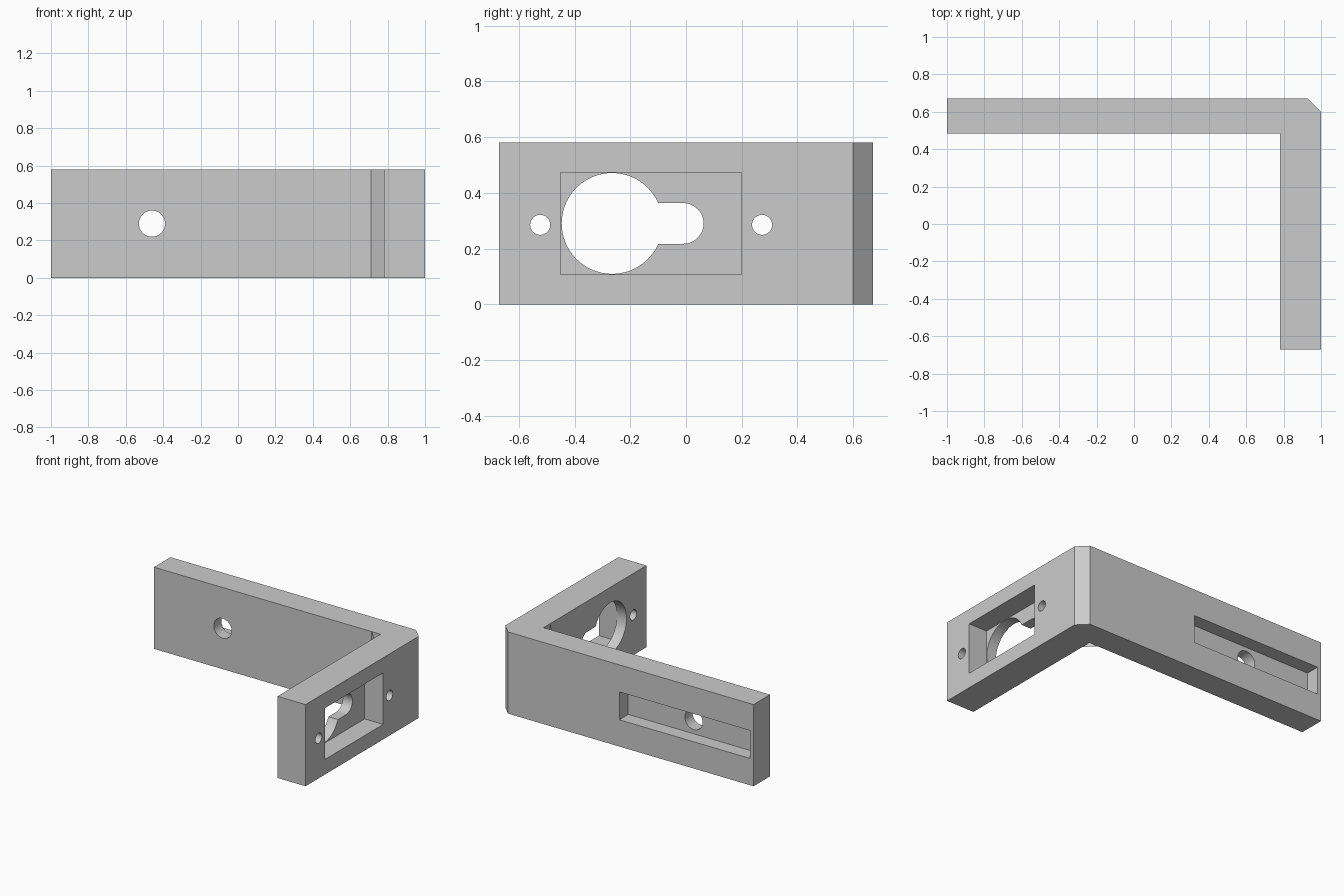
import bpy, bmesh, math
from mathutils import Vector

default = bpy.data.objects.get("Cube")
if default:
    bpy.data.objects.remove(default, do_unlink=True)

H = 0.58          # bracket height
MID = H / 2
grey = bpy.data.materials.new("light_grey")
grey.use_nodes = True
grey.diffuse_color = (0.6, 0.6, 0.6, 1)
grey.node_tree.nodes["Principled BSDF"].inputs["Base Color"].default_value = (0.6, 0.6, 0.6, 1)


def prism(name, profile, axis, start, end):
    """Extrude a 2D profile along an axis; the profile uses the other two axes in order."""
    def place(p, t):
        co = list(p)
        co.insert("xyz".index(axis), t)
        return Vector(co)
    bm = bmesh.new()
    face = bm.faces.new([bm.verts.new(place(p, start)) for p in profile])
    if end != start:
        out = bmesh.ops.extrude_face_region(bm, geom=[face])
        moved = [v for v in out["geom"] if isinstance(v, bmesh.types.BMVert)]
        shift = place((0, 0), end - start)
        bmesh.ops.translate(bm, verts=moved, vec=shift)
        bmesh.ops.recalc_face_normals(bm, faces=bm.faces)
    mesh = bpy.data.meshes.new(name)
    bm.to_mesh(mesh)
    bm.free()
    mesh.materials.append(grey)
    obj = bpy.data.objects.new(name, mesh)
    bpy.context.collection.objects.link(obj)
    return obj


def rect(a0, a1, b0, b1):
    return [(a0, b0), (a1, b0), (a1, b1), (a0, b1)]


def arc(a, b, r, first=0.0, last=2 * math.pi, n=48):
    closed = last - first > 6.28
    steps = n if closed else n + 1
    return [(a + r * math.cos(first + (last - first) * i / n),
             b + r * math.sin(first + (last - first) * i / n)) for i in range(steps)]


def cut(target, cutter):
    cutter.hide_render = True
    mod = target.modifiers.new("cut", "BOOLEAN")
    mod.operation = "DIFFERENCE"
    mod.solver = "EXACT"
    mod.object = cutter
    bpy.context.view_layer.objects.active = target
    bpy.ops.object.modifier_apply(modifier=mod.name)
    bpy.data.objects.remove(cutter, do_unlink=True)


# L-shaped body with a bevelled outer corner
outline = [(-1, 0.485), (0.78, 0.485), (0.78, -0.67), (1, -0.67),
           (1, 0.6), (0.93, 0.67), (-1, 0.67)]
bracket = prism("bracket_body", outline, "z", 0, H)

# Short arm: rectangular recess on the outside, keyhole through the web
cut(bracket, prism("recess_cutter", rect(-0.45, 0.2, 0.107, 0.472), "x", 0.855, 1.1))
big, small = 0.181, 0.073
a = math.asin(small / big)
keyhole = (arc(-0.265, MID, big, a, 2 * math.pi - a)
           + arc(-0.01, MID, small, -math.pi / 2, math.pi / 2, 24))
cut(bracket, prism("keyhole_cutter", keyhole, "x", 0.7, 0.9))
for y in (-0.523, 0.273):
    cut(bracket, prism("screw_cutter", arc(y, 0.285, 0.036, n=32), "x", 0.7, 1.1))

# Long arm: slot recess on the back and a bolt hole
cut(bracket, prism("slot_cutter", rect(-0.972, 0.055, 0.19, 0.388), "y", 0.57, 0.8))
cut(bracket, prism("bolt_cutter", arc(-0.46, MID, 0.07), "y", 0.3, 0.8))

bpy.ops.object.select_all(action="DESELECT")
bracket.select_set(True)
bpy.context.view_layer.objects.active = bracket
bpy.ops.object.shade_smooth_by_angle(angle=math.radians(30))

# Thin open web across the inner corner
web = prism("inner_corner_web", rect(-0.0495, 0.0495, 0, H), "y", 0, 0)
web.location = (0.745, 0.45, 0)
web.rotation_euler.z = math.radians(-45)
